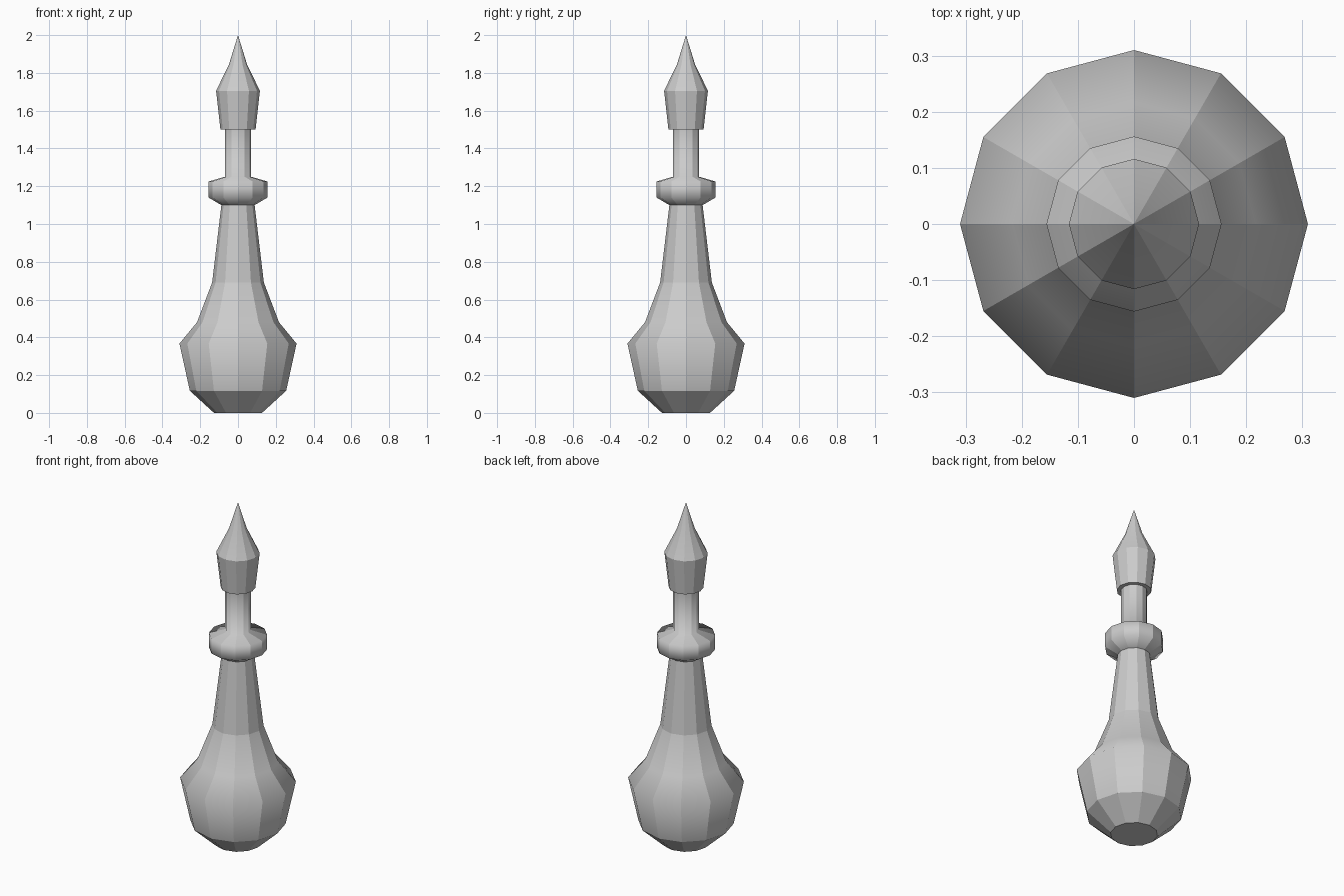
import bpy, bmesh
from math import cos, sin, tau

if "Cube" in bpy.data.objects:
    bpy.data.objects.remove(bpy.data.objects["Cube"])

SIDES = 12


def lathe(name, profile, sharp_rings=()):
    """Turn (radius, height) points into a closed 12-sided solid with faceted sides."""
    bm = bmesh.new()
    rings = []
    for r, z in profile:
        if r == 0:
            rings.append([bm.verts.new((0, 0, z))] * SIDES)
        else:
            rings.append([bm.verts.new((r * cos(tau * i / SIDES), r * sin(tau * i / SIDES), z))
                          for i in range(SIDES)])
    for low, high in zip(rings, rings[1:]):
        for i in range(SIDES):
            j = (i + 1) % SIDES
            corners = [low[i], low[j], high[j], high[i]]
            bm.faces.new(list(dict.fromkeys(corners)))
    # end caps
    bm.faces.new(rings[0][::-1])
    if profile[-1][0] > 0:
        bm.faces.new(rings[-1])
    # lengthwise edges stay crisp, rings blend unless listed
    for f in bm.faces:
        f.smooth = True
    for e in bm.edges:
        a, b = (v.co.z for v in e.verts)
        ring = abs(a - b) < 1e-5
        ends = any(abs(a - z) < 1e-5 for z in (profile[0][1], profile[-1][1]))
        listed = any(abs(a - z) < 1e-5 for z in sharp_rings)
        e.smooth = ring and not ends and not listed
    bm.normal_update()
    mesh = bpy.data.meshes.new(name)
    bm.to_mesh(mesh)
    bm.free()
    obj = bpy.data.objects.new(name, mesh)
    bpy.context.collection.objects.link(obj)
    return obj


# bulbous base with tapering shaft
lathe("body", [(0.127, 0), (0.255, 0.117), (0.31, 0.367), (0.217, 0.48),
               (0.137, 0.69), (0.088, 1.10)], sharp_rings=(0.117, 0.69))

# collar flowing into the thin neck
lathe("collar_and_neck", [(0.088, 1.10), (0.156, 1.14), (0.156, 1.225),
                          (0.07, 1.25), (0.07, 1.50)])

# pointed head
lathe("pointed_tip", [(0.093, 1.50), (0.116, 1.705), (0.048, 1.845), (0, 2.0)],
      sharp_rings=(1.705,))
